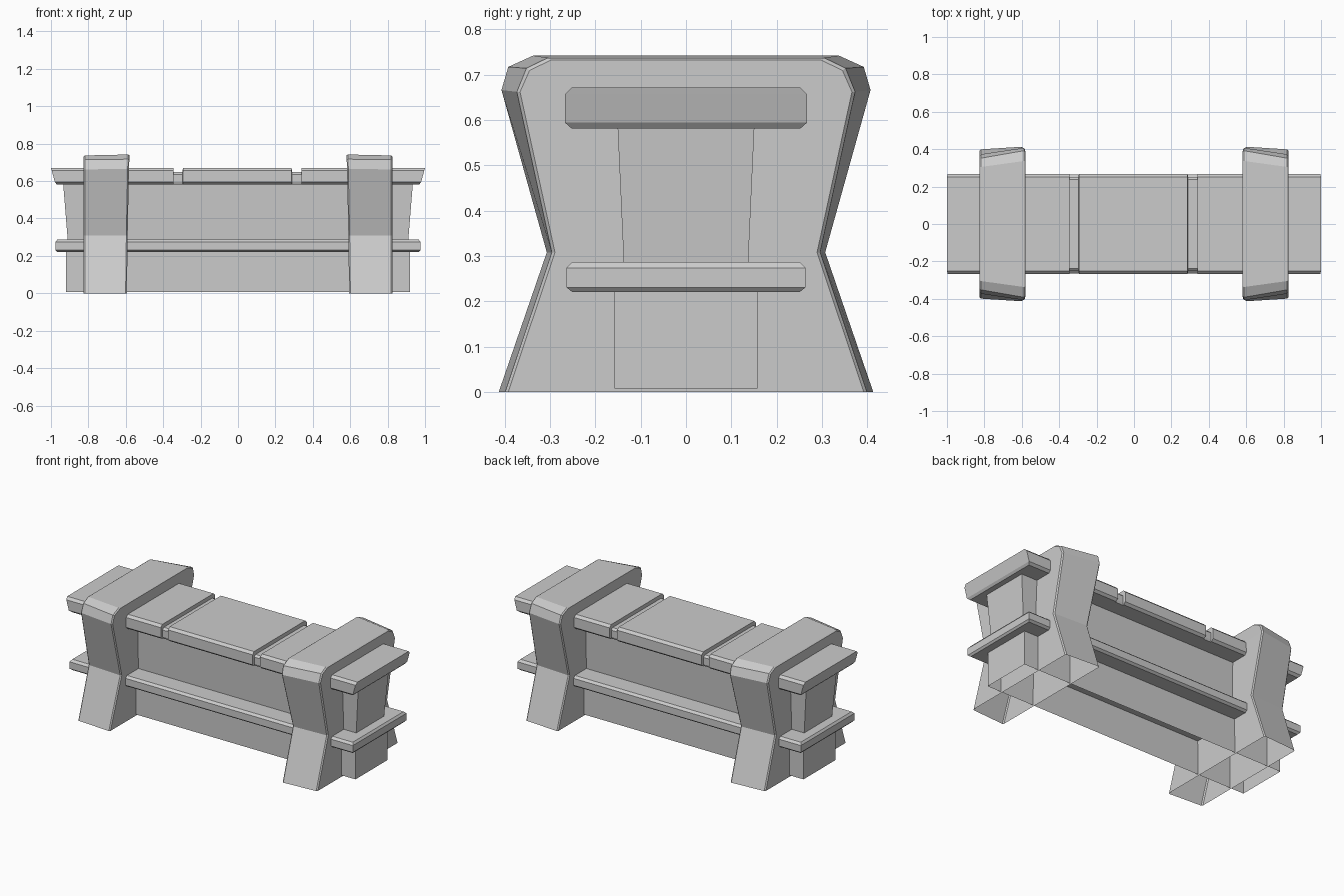
import bpy, bmesh

if "Cube" in bpy.data.objects:
    bpy.data.objects.remove(bpy.data.objects["Cube"])


def loft(name, rings, caps=True, closed=True):
    """Skin matching point rings; ends are capped in strips pairing both sides."""
    bm = bmesh.new()
    vs = [[bm.verts.new(p) for p in r] for r in rings]
    n = len(rings[0])
    for a, b in zip(vs, vs[1:]):
        for i in range(n if closed else n - 1):
            j = (i + 1) % n
            bm.faces.new((a[i], a[j], b[j], b[i]))
    if caps:
        for r in (vs[0], vs[-1]):
            for i in range(n // 2 - 1):
                bm.faces.new((r[i], r[i + 1], r[n - 2 - i], r[n - 1 - i]))
    bmesh.ops.recalc_face_normals(bm, faces=bm.faces[:])
    me = bpy.data.meshes.new(name)
    bm.to_mesh(me)
    bm.free()
    ob = bpy.data.objects.new(name, me)
    bpy.context.collection.objects.link(ob)
    return ob


def ring(half, xs):
    """Symmetric ring in the YZ plane from a half profile of (y, z)."""
    right = [(x, y, z) for x, (y, z) in zip(xs, half)]
    return right + [(x, -y, z) for x, y, z in reversed(right)]


def rect(x, y, z):
    return [(x, y, z), (-x, y, z), (-x, -y, z), (x, -y, z)]


# top plank, slanted ends and two wraparound grooves
full = [(0.252, 0.671), (0.267, 0.656), (0.267, 0.594), (0.252, 0.581)]
cut = [(0.238, 0.648), (0.251, 0.636), (0.251, 0.594), (0.245, 0.581)]
end = [1.0, 0.996, 0.979, 0.968]
rings = [ring(full, [-x for x in end])]
for x0, x1 in ((-0.345, -0.295), (0.287, 0.34)):
    rings += [ring(full, [x0] * 4), ring(cut, [x0 + 0.001] * 4),
              ring(cut, [x1 - 0.001] * 4), ring(full, [x1] * 4)]
rings.append(ring(full, end))
loft("top_plank", rings)

# lower plank with chamfered ends
low = [(0.25, 0.287), (0.264, 0.274), (0.264, 0.231), (0.25, 0.22)]
end = [0.966, 0.976, 0.976, 0.966]
loft("lower_plank", [ring(low, [s * x for x in end]) for s in (-1, 1)])

# walls between and below the planks, open underneath
loft("upper_wall", [rect(0.91, 0.137, 0.28), rect(0.935, 0.151, 0.59)], caps=False)
loft("lower_wall", [rect(0.92, 0.158, 0.008), rect(0.92, 0.158, 0.23)], caps=False)

# hourglass supports: wide towards the middle, narrower outside, open underneath
wide = [(0.413, 0), (0.307, 0.308), (0.407, 0.666), (0.392, 0.717), (0.337, 0.742)]
slim = [(0.399, 0), (0.296, 0.308), (0.373, 0.662), (0.352, 0.714), (0.305, 0.737)]


def inset(p, d):
    return [(y - d, z - (d * 0.7 if z > 0.7 else 0)) for y, z in p]


inner = [0.594, 0.590, 0.583, 0.581, 0.580]
support = loft("support", [
    ring(inset(wide, 0.006), inner),
    ring(wide, [x + 0.007 for x in inner]),
    ring(slim, [0.818] * 5),
    ring(inset(slim, 0.007), [0.825] * 5),
], closed=False)
support.modifiers.new("Mirror", 'MIRROR').use_axis[0] = True
